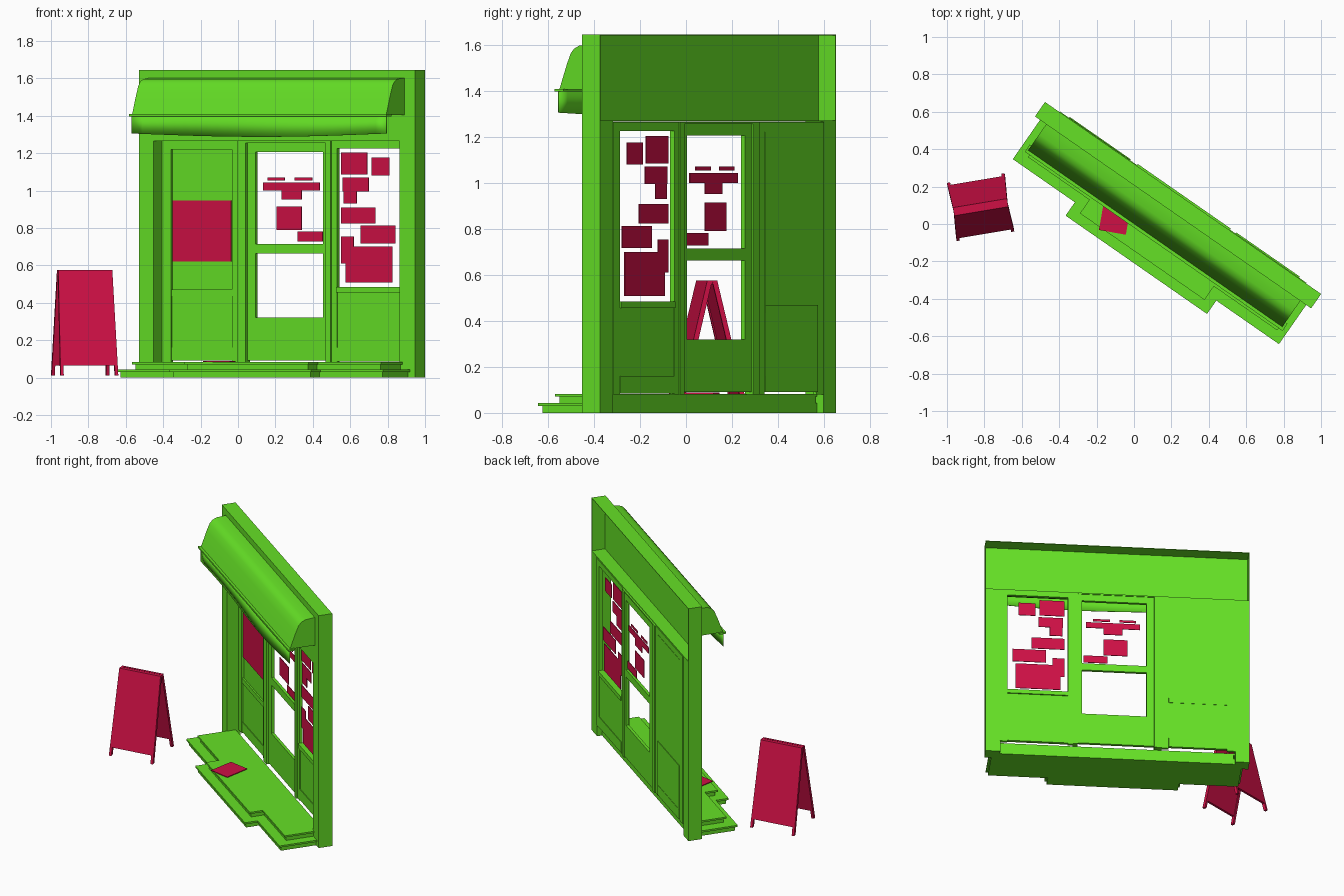
import bpy, bmesh, math
from mathutils import Matrix

cube = bpy.data.objects.get("Cube")
if cube:
    bpy.data.objects.remove(cube, do_unlink=True)


def material(name, rgb):
    m = bpy.data.materials.new(name)
    m.use_nodes = True
    col = (*rgb, 1)
    m.diffuse_color = col
    m.node_tree.nodes["Principled BSDF"].inputs["Base Color"].default_value = col
    return m


GREEN = material("leaf green", (0.13, 0.75, 0.019))
RED = material("crimson", (0.62, 0.005, 0.06))

# The shopfront is drawn straight (u along, w deep) and turned as a whole
TURN = Matrix.Rotation(math.radians(-34.8), 4, 'Z')
SIGN = Matrix.Translation((-0.82, 0.09, 0)) @ Matrix.Rotation(math.radians(9.5), 4, 'Z')
MAT = Matrix.Translation((-0.1, 0.044, 0)) @ Matrix.Rotation(math.radians(-10), 4, 'Z')


def mesh_object(name, verts, faces, mat=GREEN, frame=TURN):
    bm = bmesh.new()
    vs = [bm.verts.new(frame @ Matrix.Translation(v).to_translation()) for v in verts]
    for f in faces:
        bm.faces.new([vs[i] for i in f])
    bmesh.ops.recalc_face_normals(bm, faces=bm.faces)
    me = bpy.data.meshes.new(name)
    bm.to_mesh(me)
    bm.free()
    me.materials.append(mat)
    ob = bpy.data.objects.new(name, me)
    bpy.context.collection.objects.link(ob)
    return ob


def loft(name, low, high, mat=GREEN, frame=TURN):
    """Closed solid between two matching outlines."""
    n = len(low)
    sides = [(i, (i + 1) % n, n + (i + 1) % n, n + i) for i in range(n)]
    caps = [tuple(range(n)), tuple(range(n, 2 * n))]
    return mesh_object(name, low + high, sides + caps, mat, frame)


def rect(u, w, z):
    return [(u[0], w[0], z), (u[1], w[0], z), (u[1], w[1], z), (u[0], w[1], z)]


def box(name, u, w, z, mat=GREEN, frame=TURN):
    return loft(name, rect(u, w, z[0]), rect(u, w, z[1]), mat, frame)


def smooth(ob, angle):
    bpy.ops.object.select_all(action='DESELECT')
    ob.select_set(True)
    bpy.context.view_layer.objects.active = ob
    bpy.ops.object.shade_smooth_by_angle(angle=math.radians(angle))


L, R, FRONT, BACK = -0.763, 1.035, 0.17, 0.264
HEAD, TOP, SKIN = 1.27, 1.645, 0.004

# Fascia: a shell open at the back, standing on two pilasters
box("fascia_front", (L, R), (FRONT, FRONT + SKIN), (HEAD, TOP))
box("fascia_top", (L, R), (FRONT, BACK), (TOP - SKIN, TOP))
box("fascia_soffit", (L, R), (FRONT, BACK), (HEAD - SKIN, HEAD))
for side, a, b, e in (("right", L, L + 0.096, L + SKIN), ("left", R, R - 0.1, R - SKIN)):
    box(side + "_pilaster", sorted((a, b)), (FRONT, BACK), (0, HEAD))
    box(side + "_fascia_end", sorted((a, e)), (FRONT, BACK), (HEAD, TOP))


# Steps with a bay in the middle, each a riser below a nosed tread
def step(name, u, bay, w, bay_w, z):
    for part, inset, z0, z1 in (("riser", 0.014, z, z + 0.03), ("tread", 0, z + 0.03, z + 0.042)):
        a, b = u[0] + inset, u[1] - inset
        c, d = bay[0] + inset, bay[1] - inset
        f, g = w + inset, bay_w + inset
        plan = [(a, 0.23), (a, f), (c, f), (c, g), (d, g), (d, f), (b, f), (b, 0.23)]
        loft(name + "_" + part, [(*p, z0) for p in plan], [(*p, z1) for p in plan])


step("lower_step", (-0.73, 1.003), (-0.326, 0.595), -0.085, -0.172, 0)
step("upper_step", (-0.67, 0.953), (-0.27, 0.541), -0.03, -0.118, 0.041)


# Frames: two uprights and a header around an opening
def frame(name, outer, inner, w, z0, head):
    box(name + "_right_stile", (outer[0], inner[0]), w, (z0, HEAD - 0.006))
    box(name + "_left_stile", (inner[1], outer[1]), w, (z0, HEAD - 0.006))
    box(name + "_header", inner, w, (head, HEAD - 0.006))


# Solid side door in the right bay
frame("side_door_frame", (-0.667, -0.166), (-0.61, -0.212), (0.25, 0.268), 0.08, 1.22)
box("side_door_upper_panel", (-0.61, -0.212), (0.264, 0.27), (0.47, 1.22))
box("side_door_lower_panel", (-0.61, -0.212), (0.258, 0.272), (0.16, 0.435))
box("side_door_rail", (-0.61, -0.212), (0.253, 0.274), (0.435, 0.47))
box("side_door_base", (-0.61, -0.212), (0.253, 0.274), (0.09, 0.16))
box("side_door_poster", (-0.607, -0.225), (0.258, 0.264), (0.62, 0.947), RED)

# Glazed entrance door
frame("entrance_frame", (-0.166, 0.44), (-0.113, 0.408), (0.235, 0.275), 0.08, 1.255)
frame("entrance_door", (-0.112, 0.407), (-0.06, 0.38), (0.25, 0.27), 0.09, 1.205)
box("entrance_door_rail", (-0.06, 0.38), (0.25, 0.27), (0.663, 0.715))
box("entrance_door_base", (-0.06, 0.38), (0.25, 0.27), (0.09, 0.32))

# Display window in the left bay
frame("window_frame", (0.44, 0.936), (0.474, 0.888), (0.245, 0.268), 0.08, 1.225)
box("window_sill", (0.474, 0.888), (0.235, 0.275), (0.455, 0.485))
box("window_lower_panel", (0.474, 0.888), (0.252, 0.266), (0.16, 0.455))
box("window_base", (0.474, 0.888), (0.247, 0.27), (0.085, 0.16))

# Awning: curved hood, flat lip and hanging valance
hood = [(FRONT, 1.405), (0.0, 1.405), (0.02, 1.46), (0.04, 1.515), (0.06, 1.562),
        (0.078, 1.583), (0.105, 1.596), (FRONT, 1.602)]
smooth(loft("awning_hood", [(-0.69, *p) for p in hood], [(0.965, *p) for p in hood]), 40)
box("awning_lip", (-0.7, 0.978), (-0.016, 0.03), (1.396, 1.408))
N = 24
rows = ([], [])
for i in range(N + 1):
    t = i / N
    u = -0.69 + 1.66 * t
    sway = math.sin(math.pi * t)
    rows[0].append((u, -0.004, 1.4))
    rows[1].append((u, -0.004 + 0.012 * math.sin(2 * math.pi * t), 1.305 - 0.018 * sway))
valance = mesh_object("awning_valance", rows[0] + rows[1],
                      [(i, i + 1, N + 2 + i, N + 1 + i) for i in range(N)])
thick = valance.modifiers.new("thickness", 'SOLIDIFY')
thick.thickness = 0.004
smooth(valance, 40)

# Goods and notices hung behind the glass: x range, z range
WINDOW_ITEMS = [(.553, .692, 1.085, 1.203), (.714, .81, 1.08, 1.176), (.559, .698, .995, 1.07),
                (.564, .634, .93, .996), (.553, .735, .824, .909), (.655, .842, .717, .813),
                (.553, .618, .61, .754), (.575, .826, .508, .70)]
DOOR_ITEMS = [(.136, .436, 1.0, 1.043), (.158, .249, 1.053, 1.07), (.302, .398, 1.053, 1.07),
              (.233, .34, .952, 1.0), (.206, .34, .79, .914), (.318, .452, .727, .781)]
for label, items, w in (("window_notice", WINDOW_ITEMS, 0.252), ("door_notice", DOOR_ITEMS, 0.261)):
    for i, (x0, x1, z0, z1) in enumerate(items):
        u = [(x - 0.571 * w) / 0.821 for x in (x0, x1)]
        box(f"{label}_{i + 1}", u, (w - 0.002, w + 0.002), (z0, z1), RED)

# Doormat
box("doormat", (-0.073, 0.073), (-0.09, 0.09), (0.083, 0.088), RED, MAT)


# Folding pavement sign: two leaning leaves, each a board between two legs
def leaning(name, half_in, half_out, side, sgn, z0, thickness):
    def ring(z):
        t = z / 0.575
        y = 0.16 - 0.138 * t
        spread = 0.155 - 0.01 * t
        xs = sorted((side * spread * half_in, side * spread * half_out)) if side else (-spread, spread)
        return rect(xs, sorted((sgn * y, sgn * (y - thickness))), z)
    loft(name, ring(z0), ring(0.575), RED, SIGN)


for leaf, sgn in (("front", -1), ("back", 1)):
    leaning(f"sign_{leaf}_board", 0, 0, 0, sgn, 0.065, 0.016)
    for label, side in (("right", -1), ("left", 1)):
        leaning(f"sign_{leaf}_{label}_leg", 0.9, 1.01, side, sgn, 0.01, 0.022)
box("sign_hinge", (-0.145, 0.145), (-0.02, 0.02), (0.56, 0.573), RED, SIGN)
